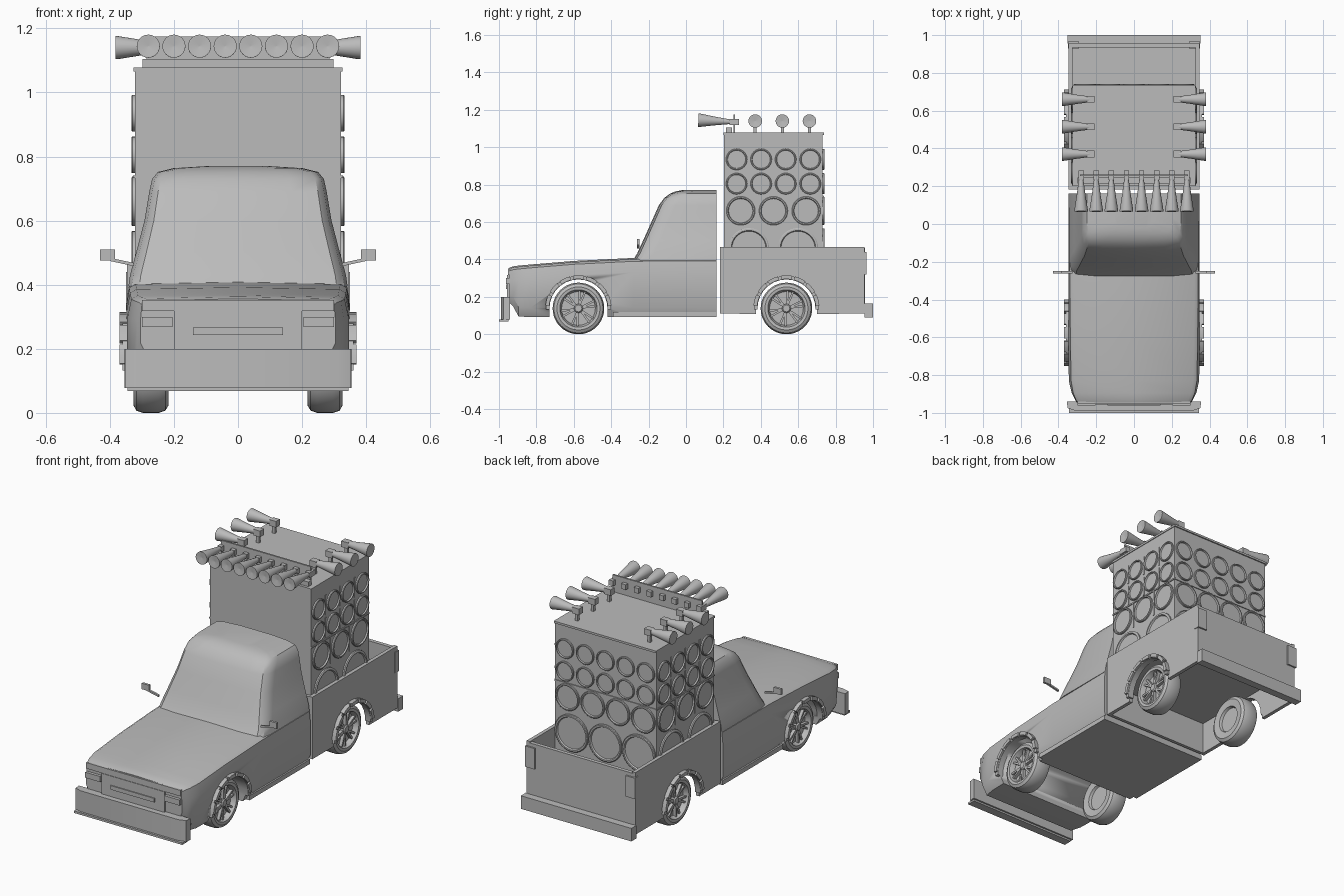
import bpy, bmesh, math
from mathutils import Vector

if "Cube" in bpy.data.objects:
    bpy.data.objects.remove(bpy.data.objects["Cube"])

grey = bpy.data.materials.new("plain_grey")
grey.use_nodes = True
grey.diffuse_color = (0.5, 0.5, 0.5, 1)
grey.node_tree.nodes["Principled BSDF"].inputs["Base Color"].default_value = (0.5, 0.5, 0.5, 1)


def finish(name, bm, smooth=True):
    bmesh.ops.recalc_face_normals(bm, faces=bm.faces)
    mesh = bpy.data.meshes.new(name)
    bm.to_mesh(mesh)
    bm.free()
    mesh.materials.append(grey)
    ob = bpy.data.objects.new(name, mesh)
    bpy.context.collection.objects.link(ob)
    bpy.ops.object.select_all(action='DESELECT')
    ob.select_set(True)
    bpy.context.view_layer.objects.active = ob
    if smooth:
        bpy.ops.object.shade_smooth_by_angle(angle=math.radians(32))
    return ob


def loft(name, rings):
    """Skin closed rings of equal length and cap both ends."""
    bm = bmesh.new()
    loops = [[bm.verts.new(p) for p in r] for r in rings]
    n = len(loops[0])
    for a, b in zip(loops, loops[1:]):
        for i in range(n):
            bm.faces.new((a[i], a[(i + 1) % n], b[(i + 1) % n], b[i]))
    bm.faces.new(loops[0])
    bm.faces.new(loops[-1])
    return finish(name, bm)


def box(name, x, y, z):
    return loft(name, [[(x[0], y[0], h), (x[1], y[0], h), (x[1], y[1], h), (x[0], y[1], h)] for h in z])


def slab(name, profile, x0, x1):
    """Extrude a side profile of (y, z) points across x."""
    return loft(name, [[(x, y, z) for y, z in profile] for x in (x0, x1)])


def lathe(name, profile, loc, direction, steps=28):
    """Spin (radius, height) points about a direction."""
    q = Vector(direction).to_track_quat('Z', 'Y')
    rings = []
    for r, h in profile:
        r = max(r, 0.0005)
        rings.append([Vector(loc) + q @ Vector((r * math.cos(t), r * math.sin(t), h))
                      for t in (2 * math.pi * i / steps for i in range(steps))])
    return loft(name, rings)


def arc(cy, cz, r, a0, a1, n=14):
    return [(cy + r * math.cos(math.radians(a0 + (a1 - a0) * i / n)),
             cz + r * math.sin(math.radians(a0 + (a1 - a0) * i / n))) for i in range(n + 1)]


FRONT, REAR, AXLE = -0.575, 0.537, 0.138
SIDES = ((1, "left"), (-1, "right"))

# Lower body: y, bottom width, side width, top width, bottom height, top height
stations = [(-0.945, 0.28, 0.305, 0.30, 0.17, 0.35),
            (-0.925, 0.29, 0.315, 0.31, 0.15, 0.357),
            (-0.895, 0.30, 0.33, 0.322, 0.095, 0.361),
            (-0.83, 0.315, 0.345, 0.333, 0.092, 0.367),
            (-0.60, 0.32, 0.348, 0.337, 0.092, 0.386),
            (-0.28, 0.325, 0.348, 0.34, 0.092, 0.402),
            (0.162, 0.325, 0.348, 0.342, 0.092, 0.405)]
rings = []
for y, wb, w, wt, zb, zt in stations:
    half = [(wb, zb), (w, zb + 0.05), (w, zt - 0.07), (wt, zt - 0.012), (wt - 0.02, zt)]
    rings.append([(x, y, z) for x, z in half] + [(0, y, zt + 0.006)]
                 + [(-x, y, z) for x, z in reversed(half)])
body = loft("lower_body", rings)
cutter = slab("arch_cutter", arc(FRONT, AXLE, 0.156, 0, 180) +
              [(FRONT - 0.156, 0), (FRONT + 0.156, 0)], -0.5, 0.5)
mod = body.modifiers.new("arches", 'BOOLEAN')
mod.operation, mod.object = 'DIFFERENCE', cutter
bpy.context.view_layer.objects.active = body
bpy.ops.object.modifier_apply(modifier=mod.name)
bpy.data.objects.remove(cutter)

# Cab: height, front y, half width
rings = []
for z, yf, w in [(0.395, -0.285, 0.342), (0.43, -0.262, 0.337), (0.50, -0.23, 0.318), (0.60, -0.185, 0.292),
                 (0.69, -0.145, 0.277), (0.73, -0.115, 0.268), (0.752, -0.085, 0.25),
                 (0.764, -0.055, 0.2), (0.77, -0.025, 0.1)]:
    half = [(0.6 * w, yf + 0.004), (0.9 * w, yf + 0.015), (0.97 * w, yf + 0.04), (w, yf + 0.09), (w, 0.162)]
    rings.append([(0, yf, z)] + [(x, y, z) for x, y in half] + [(-x, y, z) for x, y in reversed(half)])
loft("cab", rings)

# Front end
box("front_panel", (-0.2, 0.2), (-0.956, -0.94), (0.19, 0.318))
box("grille_bar", (-0.14, 0.14), (-0.962, -0.95), (0.243, 0.266))
box("nose_strip", (-0.3, 0.3), (-0.953, -0.94), (0.318, 0.352))
outline = [(-0.355, -0.94), (-0.352, -0.975), (-0.31, -0.988), (0.31, -0.988), (0.352, -0.975), (0.355, -0.94)]
loft("front_bumper", [[(x, y, z) for x, y in outline] for z in (0.078, 0.2)])
box("bumper_lip", (-0.345, 0.345), (-1.0, -0.95), (0.068, 0.08))

# Load bed
box("bed_floor", (-0.335, 0.335), (0.185, 0.95), (0.295, 0.312))
box("bed_front_wall", (-0.335, 0.335), (0.182, 0.2), (0.11, 0.465))
box("tailgate", (-0.335, 0.335), (0.935, 0.957), (0.11, 0.46))
box("rear_bumper", (-0.352, 0.352), (0.955, 1.0), (0.09, 0.165))
panel = [(0.182, 0.11), (0.182, 0.467), (0.955, 0.467), (0.955, 0.11)] + arc(REAR, AXLE, 0.165, -10, 190)

# Wheel parts
tyre = [(0.0, -0.035), (0.07, -0.035), (0.075, -0.05), (0.115, -0.055), (0.131, -0.045), (0.138, -0.025),
        (0.138, 0.025), (0.131, 0.045), (0.115, 0.054), (0.1, 0.052), (0.095, 0.04), (0.09, 0.022), (0.0, 0.022)]
for s, side in SIDES:
    slab(side + "_bed_side", panel, s * 0.325, s * 0.346)
    box(side + "_tail_lamp", sorted((s * 0.29, s * 0.35)), (0.93, 0.966), (0.32, 0.44))
    box(side + "_headlight", sorted((s * 0.205, s * 0.3)), (-0.962, -0.9), (0.268, 0.3))
    box(side + "_sill", sorted((s * 0.3, s * 0.346)), (-0.39, 0.162), (0.092, 0.118))
    # Door mirror
    loft(side + "_mirror_arm", [[(s * x, -0.255 + a, z + b) for a, b in
                                 ((-0.006, -0.005), (0.006, -0.005), (0.006, 0.005), (-0.006, 0.005))]
                                for x, z in ((0.325, 0.463), (0.4, 0.479))])
    box(side + "_mirror", sorted((s * 0.384, s * 0.43)), (-0.262, -0.248), (0.476, 0.51))
    for cy, end in ((FRONT, "front"), (REAR, "rear")):
        tag = side + "_" + end
        lathe(tag + "_tyre", tyre, (s * 0.272, cy, AXLE), (s, 0, 0), 40)
        lathe(tag + "_hub", [(0.024, 0), (0.024, 0.022), (0.018, 0.028), (0, 0.028)],
              (s * 0.29, cy, AXLE), (s, 0, 0), 16)
        for k in range(6):
            # Tapered pairs of spokes
            a = math.pi * k / 3 + 0.3
            for d in (-0.16, 0.16):
                p, q = [Vector((0, math.cos(t), math.sin(t))) * r for t, r in ((a + d * 0.5, 0.02), (a + d, 0.096))]
                n = Vector((0, -math.sin(a), math.cos(a))) * 0.0055
                base = Vector((s * 0.29, cy, AXLE))
                loft(tag + "_spoke", [[base + v + Vector((s * h, 0, 0)) for v in (p - n, q - n, q + n, p + n)]
                                      for h in (0, 0.022)])
        # Arch flare with raised blocks
        slab(tag + "_flare", arc(cy, AXLE, 0.174, -2, 182) + arc(cy, AXLE, 0.155, 182, -2), s * 0.325, s * 0.36)
        for k in range(7):
            a = 5 + 25 * k
            slab(tag + "_flare_block", arc(cy, AXLE, 0.177, a, a + 20, 3) + arc(cy, AXLE, 0.157, a + 20, a, 3),
                 s * 0.34, s * 0.37)

# Speaker cabinet
box("speaker_cabinet", (-0.322, 0.322), (0.203, 0.73), (0.31, 1.07))
box("cabinet_lid", (-0.326, 0.326), (0.2, 0.737), (1.066, 1.078))
for s, side in SIDES:
    box(side + "_cabinet_shelf", sorted((s * 0.32, s * 0.327)), (0.205, 0.73), (0.733, 0.741))
box("rear_cabinet_shelf", (-0.322, 0.322), (0.728, 0.735), (0.733, 0.741))


def speaker(name, r, loc, direction):
    lathe(name, [(r, -0.004), (r, 0.008), (r * 0.96, 0.011), (r * 0.88, 0.011), (r * 0.84, 0.003), (0, 0.003)],
          loc, direction, 32)


# Speaker rows: height, radius, count on the sides, count at the back
for z, r, n_side, n_back in ((0.935, 0.057, 4, 5), (0.805, 0.057, 4, 5), (0.66, 0.077, 3, 4), (0.46, 0.108, 2, 3)):
    for i in range(n_side):
        y = 0.205 + 0.525 * (i + 0.5) / n_side
        for s, side in SIDES:
            speaker(side + "_speaker", r, (s * 0.322, y, z), (s, 0, 0))
            if i and r < 0.1:
                edge = 0.205 + 0.525 * i / n_side
                box(side + "_divider", sorted((s * 0.32, s * 0.326)), (edge - 0.004, edge + 0.004), (z - r, z + r))
    for i in range(n_back):
        speaker("rear_speaker", r * 0.98, (-0.322 + 0.644 * (i + 0.5) / n_back, 0.73, z), (0, 1, 0))

# Horns on the roof
horn = [(0.012, 0), (0.016, 0.03), (0.024, 0.09), (0.036, 0.165), (0.036, 0.172), (0.03, 0.172), (0, 0.165)]
box("horn_rail", (-0.298, 0.298), (0.215, 0.245), (1.078, 1.105))
box("horn_plate", (-0.285, 0.285), (0.253, 0.263), (1.078, 1.175))
for i in range(8):
    x = -0.28 + 0.08 * i
    lathe("front_horn", horn, (x, 0.238, 1.136), (0, -1, 0.05), 24)
    box("front_horn_driver", (x - 0.014, x + 0.014), (0.232, 0.283), (1.12, 1.15))
for y in (0.37, 0.515, 0.66):
    for s, side in SIDES:
        lathe(side + "_horn", horn, (s * 0.21, y, 1.14), (s, 0, 0), 24)
        box(side + "_horn_driver", sorted((s * 0.208, s * 0.25)), (y - 0.018, y + 0.018), (1.12, 1.155))
        box(side + "_horn_foot", sorted((s * 0.222, s * 0.24)), (y - 0.008, y + 0.008), (1.075, 1.125))
